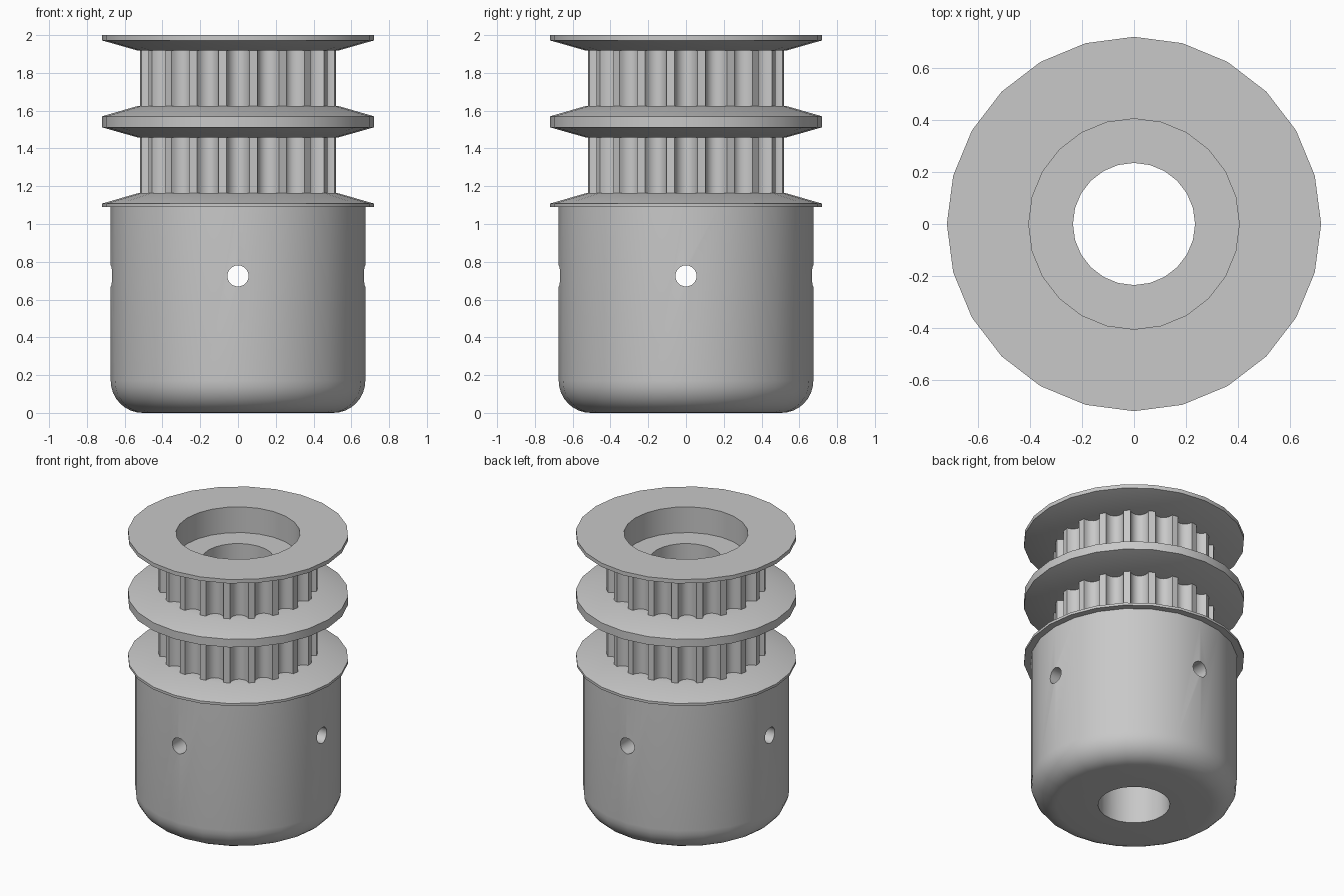
import bpy, bmesh, math

cube = bpy.data.objects.get("Cube")
if cube:
    bpy.data.objects.remove(cube)

SIDES = 24
TEETH = 20
BORE = 0.235
RECESS = 0.405
RIM = 0.72
NECK = 0.53
CORE = 0.43

metal = bpy.data.materials.new("grey_metal")
metal.use_nodes = True
grey = (0.58, 0.58, 0.58, 1)
metal.diffuse_color = grey
metal.node_tree.nodes["Principled BSDF"].inputs["Base Color"].default_value = grey


def finish(name, bm):
    bmesh.ops.recalc_face_normals(bm, faces=bm.faces)
    mesh = bpy.data.meshes.new(name)
    bm.to_mesh(mesh)
    bm.free()
    mesh.materials.append(metal)
    obj = bpy.data.objects.new(name, mesh)
    bpy.context.collection.objects.link(obj)
    return obj


def smooth(obj):
    bpy.ops.object.select_all(action='DESELECT')
    obj.select_set(True)
    bpy.context.view_layer.objects.active = obj
    bpy.ops.object.shade_smooth_by_angle(angle=math.radians(30))


def skin(bm, rings):
    """Join a closed sequence of closed rings with quads."""
    for a, b in zip(rings, rings[1:] + rings[:1]):
        for i in range(len(a)):
            j = (i + 1) % len(a)
            bm.faces.new((a[i], a[j], b[j], b[i]))


def lathe(name, profile):
    """Revolve a closed (radius, height) profile about z."""
    bm = bmesh.new()
    rings = []
    for r, z in profile:
        angles = [math.tau * i / SIDES for i in range(SIDES)]
        rings.append([bm.verts.new((r * math.cos(a), r * math.sin(a), z)) for a in angles])
    skin(bm, rings)
    return finish(name, bm)


def toothed_ring(name, z0, z1):
    """Belt ring with round-bottomed grooves between narrow lands."""
    outer_r, depth, half, steps = 0.522, 0.062, 0.115, 8
    outline = []
    for t in range(TEETH):
        for s in range(steps + 1):
            u = 2 * s / steps - 1
            angle = math.tau * t / TEETH + half * math.sin(u * math.pi / 2)
            outline.append((outer_r - depth * math.cos(u * math.pi / 2), angle))
    bm = bmesh.new()

    def ring(z, inner):
        return [bm.verts.new(((CORE if inner else r) * math.cos(a),
                              (CORE if inner else r) * math.sin(a), z))
                for r, a in outline]

    skin(bm, [ring(z0, True), ring(z0, False), ring(z1, False), ring(z1, True)])
    return finish(name, bm)


# Hub with a rounded lower edge
hub_r, fillet, hub_top = 0.674, 0.17, 1.09
hub_profile = [(BORE, hub_top), (BORE, 0)]
for k in range(9):
    a = math.pi / 2 * k / 8
    hub_profile.append((hub_r - fillet + fillet * math.sin(a), fillet - fillet * math.cos(a)))
hub_profile.append((hub_r, hub_top))
hub = lathe("hub", hub_profile)

# Set screw holes through the hub on both axes
for axis, rotation in (("x", (0, math.pi / 2, 0)), ("y", (math.pi / 2, 0, 0))):
    bpy.ops.mesh.primitive_cylinder_add(vertices=24, radius=0.056, depth=1.6,
                                        location=(0, 0, 0.725), rotation=rotation)
    cutter = bpy.context.object
    cutter.name = "screw_hole_cutter_" + axis
    cutter.hide_render = True
    cutter.data.materials.append(metal)
    cut = hub.modifiers.new("screw_hole", 'BOOLEAN')
    cut.operation = 'DIFFERENCE'
    cut.solver = 'EXACT'
    cut.object = cutter
    bpy.context.view_layer.objects.active = hub
    bpy.ops.object.modifier_apply(modifier=cut.name)
    bpy.data.objects.remove(cutter)

# Spool: three flanges on a core, with a recess in the top
spool = lathe("flanged_spool", [
    (BORE, 1.09), (RIM, 1.09), (RIM, 1.108), (NECK, 1.163), (CORE, 1.163),
    (CORE, 1.458), (NECK, 1.458), (RIM, 1.512), (RIM, 1.57), (NECK, 1.625), (CORE, 1.625),
    (CORE, 1.918), (NECK, 1.918), (RIM, 1.972), (RIM, 2.0),
    (RECESS, 2.0), (RECESS, 1.815), (BORE, 1.815),
])

# Two belt rings between the flanges
lower_teeth = toothed_ring("lower_teeth", 1.15, 1.47)
upper_teeth = toothed_ring("upper_teeth", 1.61, 1.93)

for part in (hub, spool, lower_teeth, upper_teeth):
    smooth(part)
